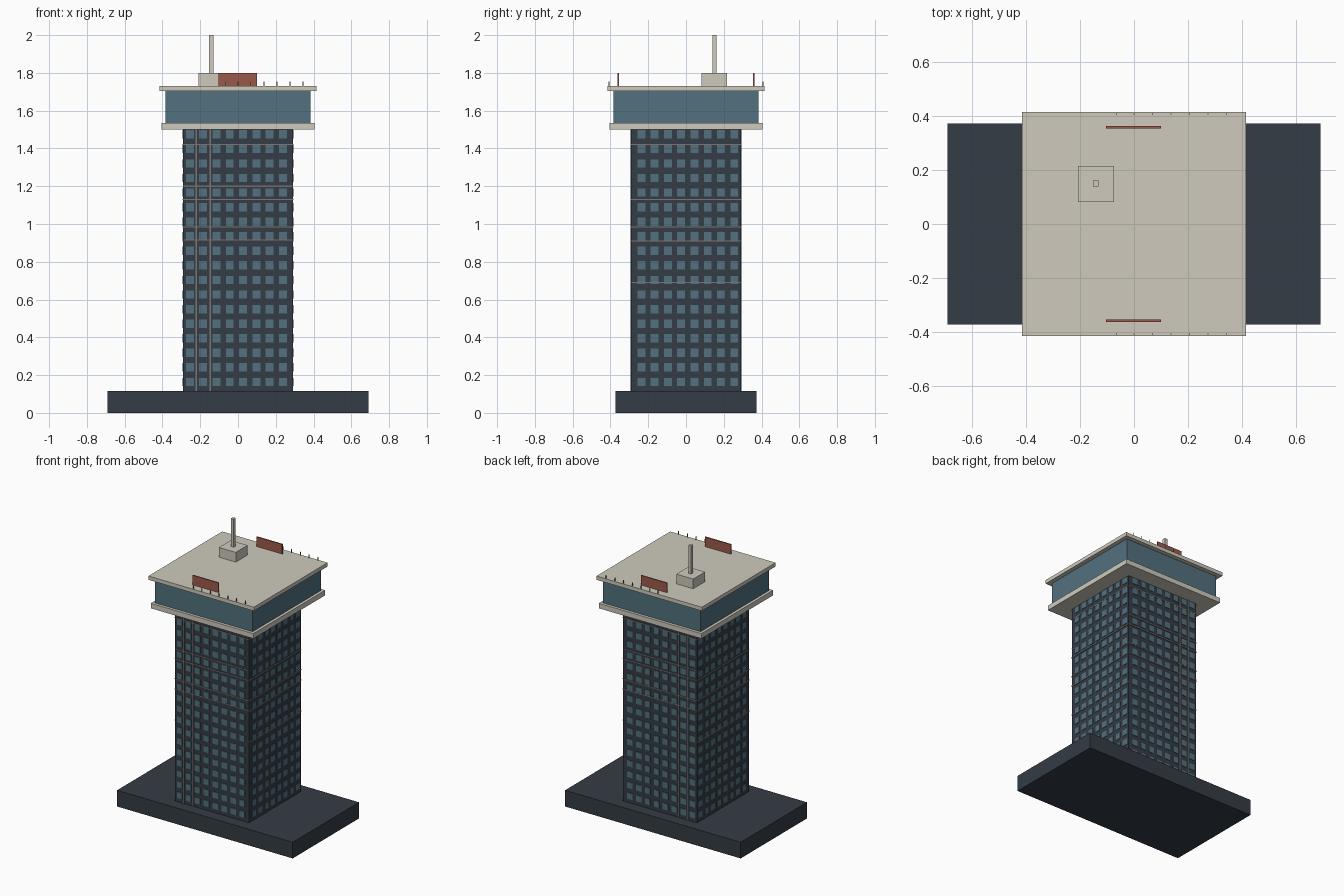
import bpy, bmesh
from mathutils import Vector

if "Cube" in bpy.data.objects:
    bpy.data.objects.remove(bpy.data.objects["Cube"])


def material(name, rgb):
    m = bpy.data.materials.new(name)
    m.diffuse_color = (*rgb, 1)
    m.use_nodes = True
    m.node_tree.nodes["Principled BSDF"].inputs["Base Color"].default_value = m.diffuse_color
    return m


DARK = material("dark_cladding", (0.034, 0.045, 0.058))
GLASS = material("blue_glass", (0.085, 0.165, 0.21))
STONE = material("pale_stone", (0.62, 0.59, 0.51))
RED = material("red_panel", (0.33, 0.1, 0.07))
TRIM = material("trim_metal", (0.2, 0.19, 0.17))


def boxes(name, bounds, mat):
    """One object made of boxes given as (x0, x1, y0, y1, z0, z1)."""
    bm = bmesh.new()
    for x0, x1, y0, y1, z0, z1 in bounds:
        verts = bmesh.ops.create_cube(bm, size=1)["verts"]
        bmesh.ops.scale(bm, vec=(x1 - x0, y1 - y0, z1 - z0), verts=verts)
        bmesh.ops.translate(bm, vec=Vector((x0 + x1, y0 + y1, z0 + z1)) / 2, verts=verts)
    mesh = bpy.data.meshes.new(name)
    bm.to_mesh(mesh)
    bm.free()
    mesh.materials.append(mat)
    obj = bpy.data.objects.new(name, mesh)
    bpy.context.collection.objects.link(obj)
    return obj


def on_faces(u0, u1, z0, z1, depth, axis):
    """Thin plates on both opposite tower faces; axis is the face normal."""
    out = []
    for s in (-1, 1):
        a, b = sorted((s * (H - 0.004), s * (H + depth)))
        out.append((u0, u1, a, b, z0, z1) if axis == "y" else (a, b, u0, u1, z0, z1))
    return out


H = 0.291  # tower half width

# Podium and shaft
boxes("podium", [(-0.692, 0.692, -0.373, 0.373, 0, 0.115)], DARK)
boxes("tower_shaft", [(-H, H, -H, H, 0.115, 1.5)], DARK)

# Window grid on all four sides
panes = []
for row in range(18):
    z = 0.164 + row * 0.0771
    for col in range(8):
        u = -0.2455 + col * 0.0703
        for axis, shift in (("y", -0.009), ("x", 0.009)):
            c = u + shift
            panes += on_faces(c - 0.021, c + 0.021, z - 0.022, z + 0.022, 0.003, axis)
boxes("windows", panes, GLASS)

# Thin horizontal and vertical trim lines
lines = []
for z in (1.42, 1.2, 1.13, 0.985, 0.915):
    lines += on_faces(-H, H, z - 0.003, z + 0.003, 0.004, "y")
for z in (1.42, 1.13, 0.985, 0.91, 0.69):
    lines += on_faces(-H, H, z - 0.003, z + 0.003, 0.004, "x")
for x in (-0.222, -0.148):
    lines += on_faces(x - 0.004, x + 0.004, 0.115, 1.5, 0.004, "y")
boxes("trim_lines", lines, TRIM)

# Overhanging crown
boxes("crown_floor", [(-0.404, 0.404, -0.404, 0.404, 1.5, 1.536)], STONE)
boxes("crown_glazing", [(-0.384, 0.384, -0.384, 0.384, 1.536, 1.704)], GLASS)
boxes("roof_slab", [(-0.415, 0.415, -0.415, 0.415, 1.704, 1.731)], STONE)

# Roof equipment
boxes("plant_room", [(-0.208, -0.075, 0.082, 0.216, 1.731, 1.8)], STONE)
boxes("mast", [(-0.153, -0.131, 0.139, 0.161, 1.8, 2.0)], STONE)
boxes("roof_panels", [(-0.104, 0.1, s * 0.359 - 0.004, s * 0.359 + 0.004, 1.731, 1.8)
                      for s in (-1, 1)], RED)
boxes("roof_posts", [(x - 0.002, x + 0.002, s * 0.408 - 0.002, s * 0.408 + 0.002, 1.731, 1.755)
                     for s in (-1, 1) for x in (-0.065, 0.0, 0.068, 0.137, 0.206, 0.275, 0.344)], TRIM)
